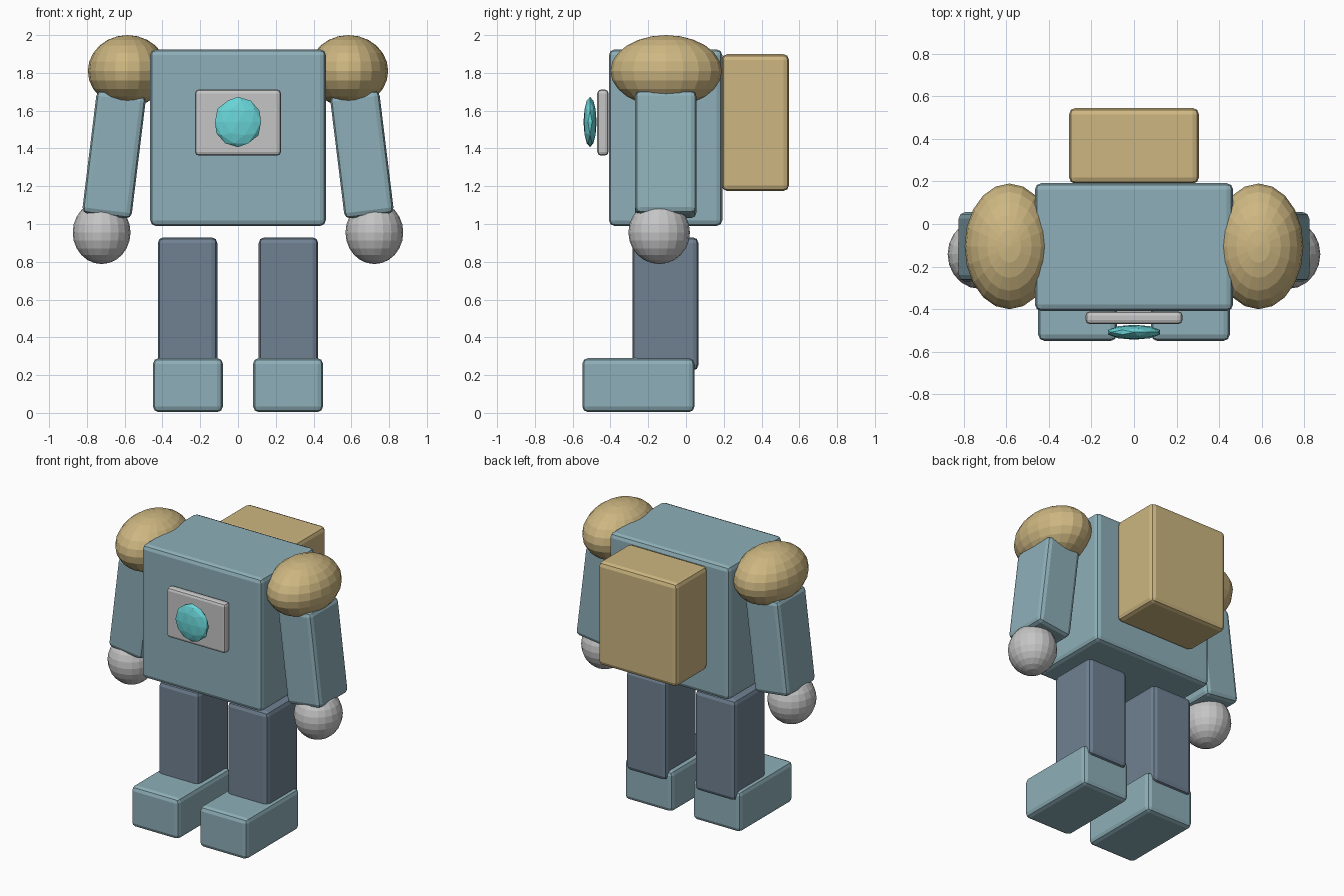
import bpy
import math

cube = bpy.data.objects.get("Cube")
if cube:
    bpy.data.objects.remove(cube, do_unlink=True)


def material(name, r, g, b):
    mat = bpy.data.materials.new(name)
    mat.use_nodes = True
    mat.diffuse_color = (r, g, b, 1)
    mat.node_tree.nodes["Principled BSDF"].inputs["Base Color"].default_value = (r, g, b, 1)
    return mat


teal = material("dusty teal", 0.27, 0.43, 0.48)
tan = material("tan", 0.61, 0.47, 0.22)
slate = material("slate", 0.16, 0.22, 0.29)
grey = material("light grey", 0.56, 0.56, 0.56)
cyan = material("cyan glass", 0.14, 0.66, 0.68)


def finish(name, mat):
    obj = bpy.context.object
    obj.name = name
    obj.data.name = name
    obj.data.materials.append(mat)
    return obj


def box(name, mat, centre, size, bevel=0.03, tilt=0):
    bpy.ops.mesh.primitive_cube_add(size=1, location=centre)
    obj = finish(name, mat)
    obj.scale = size
    bpy.ops.object.transform_apply(location=False, rotation=False, scale=True)
    obj.rotation_euler.y = tilt
    mod = obj.modifiers.new("Rounded edges", "BEVEL")
    mod.width = bevel
    mod.segments = 2
    return obj


def ball(name, mat, centre, radii):
    bpy.ops.mesh.primitive_uv_sphere_add(segments=20, ring_count=12, radius=1, location=centre)
    obj = finish(name, mat)
    obj.scale = radii
    return obj


# Torso, backpack and chest plate
box("torso", teal, (0, -0.108, 1.457), (0.93, 0.6, 0.935))
box("backpack", tan, (0, 0.367, 1.537), (0.61, 0.356, 0.725))
box("chest_plate", grey, (0, -0.44, 1.537), (0.455, 0.06, 0.35), 0.02)

# Faceted chest gem
bpy.ops.mesh.primitive_ico_sphere_add(subdivisions=2, radius=1, location=(0, -0.508, 1.54))
finish("chest_gem", cyan).scale = (0.128, 0.035, 0.133)

# Limbs on both sides
for side, s in (("left", 1), ("right", -1)):
    ball(side + "_shoulder", tan, (s * 0.585, -0.105, 1.81), (0.21, 0.295, 0.19))
    box(side + "_arm", teal, (s * 0.656, -0.107, 1.368), (0.263, 0.325, 0.655),
        tilt=-s * math.radians(7))
    ball(side + "_hand", grey, (s * 0.722, -0.142, 0.955), (0.153, 0.163, 0.167))
    box(side + "_leg", slate, (s * 0.267, -0.109, 0.577), (0.315, 0.35, 0.705))
    box(side + "_foot", teal, (s * 0.265, -0.252, 0.147), (0.37, 0.594, 0.286))
